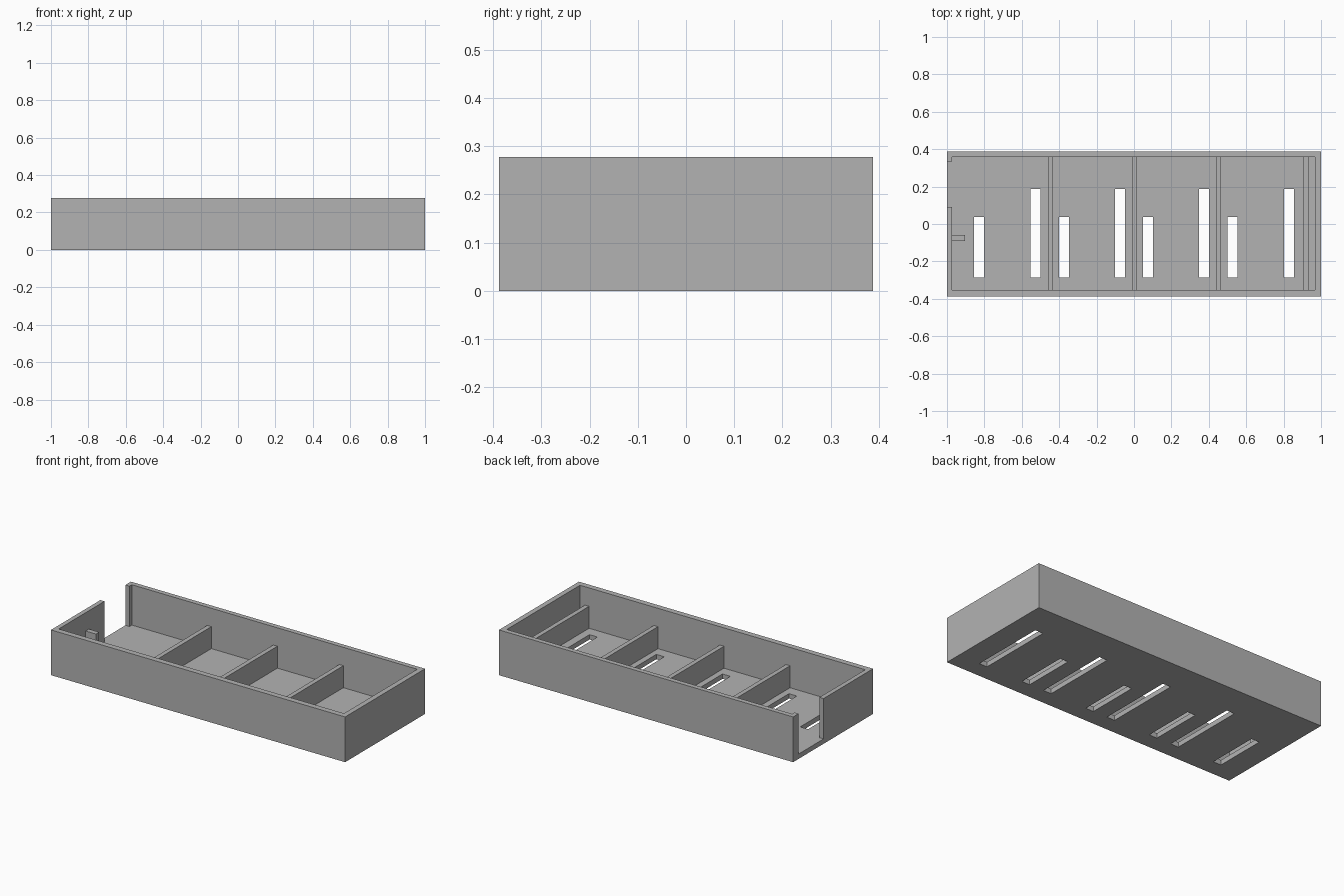
import bpy
import bmesh

cube = bpy.data.objects.get("Cube")
if cube:
    bpy.data.objects.remove(cube, do_unlink=True)

# Single plain grey finish
grey = bpy.data.materials.new("plain_grey")
grey.use_nodes = True
colour = (0.45, 0.45, 0.45, 1)
grey.diffuse_color = colour
grey.node_tree.nodes["Principled BSDF"].inputs["Base Color"].default_value = colour

HALF_Y, HEIGHT, FLOOR = 0.388, 0.278, 0.03
FRONT, BACK = -0.353, 0.358      # inner faces of the long walls
LEFT, RIGHT = -0.972, 0.968      # inner faces of the end walls
DIVIDER_TOP = 0.165


def box(name, low, high):
    """Axis-aligned box between two corners."""
    mesh = bpy.data.meshes.new(name)
    bm = bmesh.new()
    bmesh.ops.create_cube(bm, size=1)
    for v in bm.verts:
        v.co = [h if c > 0 else l for c, l, h in zip(v.co, low, high)]
    bm.to_mesh(mesh)
    bm.free()
    mesh.materials.append(grey)
    obj = bpy.data.objects.new(name, mesh)
    bpy.context.collection.objects.link(obj)
    return obj


def cut(target, name, low, high):
    """Subtract a hidden box from the target."""
    cutter = box(name, low, high)
    cutter.hide_render = True
    cutter.display_type = 'WIRE'
    mod = target.modifiers.new(name, 'BOOLEAN')
    mod.operation = 'DIFFERENCE'
    mod.solver = 'EXACT'
    mod.object = cutter
    bpy.context.view_layer.objects.active = target
    bpy.ops.object.modifier_apply(modifier=mod.name)
    bpy.data.objects.remove(cutter, do_unlink=True)


# Open tray with an opening in one end wall
tray = box("tray", (-1, -HALF_Y, 0), (1, HALF_Y, HEIGHT))
cut(tray, "cavity", (LEFT, FRONT, FLOOR), (RIGHT, BACK, 1))
cut(tray, "end_opening", (-1.1, 0.092, FLOOR), (-0.9, 0.335, 1))

# Floor slots, alternating short and long
for i, x in enumerate((-0.829, -0.527, -0.375, -0.075, 0.075, 0.375, 0.527, 0.829)):
    end = 0.187 if i % 2 else 0.037
    cut(tray, f"slot_{i + 1}", (x - 0.027, -0.286, -1), (x + 0.027, end, 0.1))

# Low cross dividers
for i, x in enumerate((-0.446, 0.003, 0.452, 0.92)):
    box(f"divider_{i + 1}", (x - 0.014, FRONT, FLOOR), (x + 0.014, BACK, DIVIDER_TOP))

# Small rib standing against the open end wall
box("end_rib", (LEFT, -0.091, FLOOR), (-0.903, -0.059, DIVIDER_TOP))
